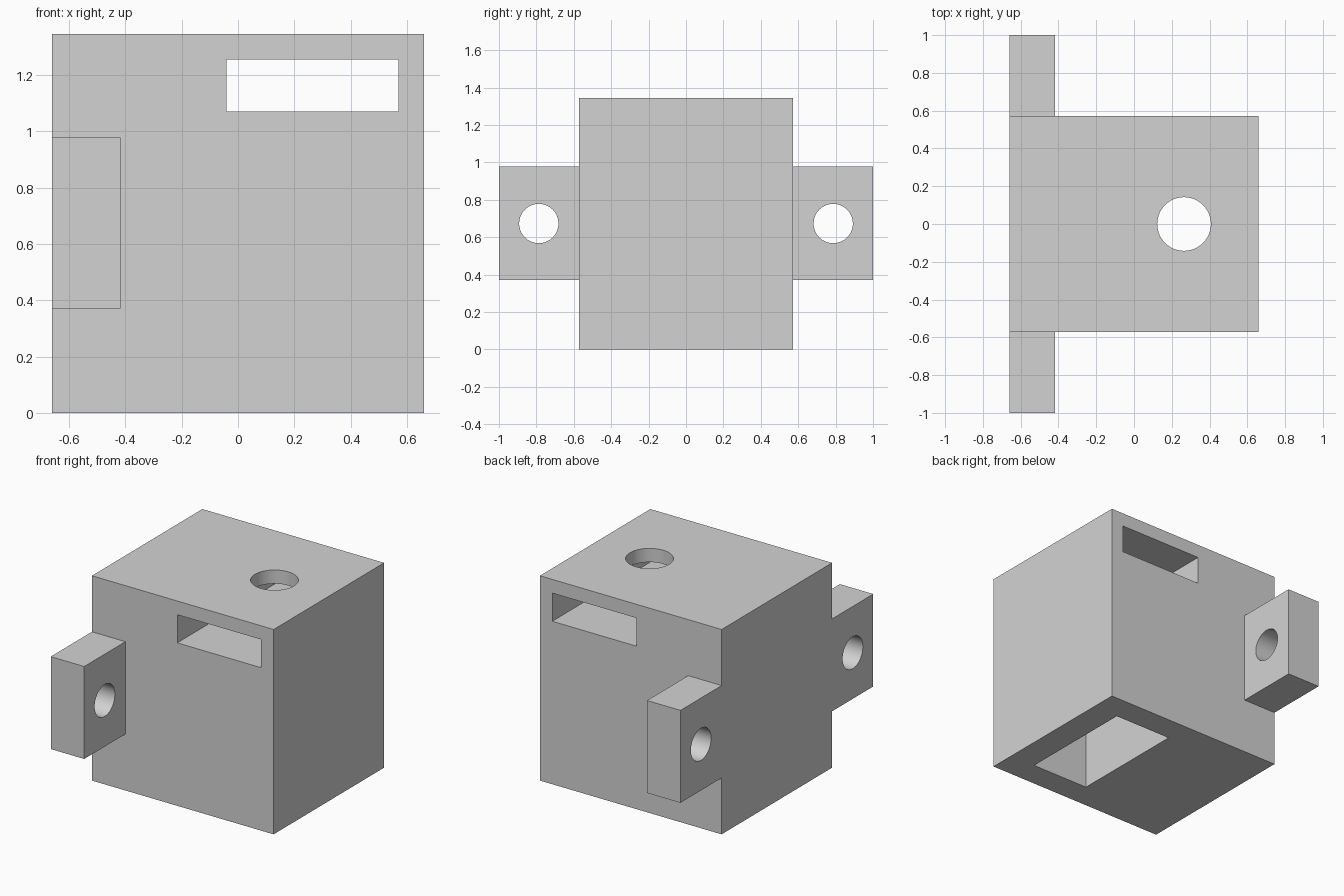
import bpy
import math

cube = bpy.data.objects.get("Cube")
if cube:
    bpy.data.objects.remove(cube, do_unlink=True)

grey = bpy.data.materials.new("plain grey")
grey.use_nodes = True
grey.diffuse_color = (0.65, 0.65, 0.65, 1)
grey.node_tree.nodes["Principled BSDF"].inputs["Base Color"].default_value = grey.diffuse_color


def box(name, x, y, z):
    """Box spanning the given (low, high) ranges."""
    spans = (x, y, z)
    bpy.ops.mesh.primitive_cube_add(size=1, location=[(a + b) / 2 for a, b in spans])
    ob = bpy.context.object
    ob.name = name
    ob.scale = [b - a for a, b in spans]
    bpy.ops.object.transform_apply(location=True, rotation=False, scale=True)
    ob.data.materials.append(grey)
    return ob


def rod(name, radius, length, centre, rotation=(0, 0, 0)):
    bpy.ops.mesh.primitive_cylinder_add(vertices=64, radius=radius, depth=length,
                                        location=centre, rotation=rotation)
    ob = bpy.context.object
    ob.name = name
    bpy.ops.object.transform_apply(location=True, rotation=True, scale=True)
    ob.data.materials.append(grey)
    return ob


def combine(target, tool, operation):
    """Apply a boolean and discard its tool."""
    tool.hide_render = True
    mod = target.modifiers.new(tool.name, "BOOLEAN")
    mod.operation = operation
    mod.solver = "EXACT"
    mod.object = tool
    bpy.context.view_layer.objects.active = target
    bpy.ops.object.modifier_apply(modifier=mod.name)
    bpy.data.objects.remove(tool, do_unlink=True)


hole_x = 0.265
side = 0.573

# Main block with a full-width mounting bar whose ends form the two ears
block = box("mounting_block", (-0.66, 0.66), (-side, side), (0, 1.345))
combine(block, box("ear_bar", (-0.66, -0.417), (-1, 1), (0.37, 0.977)), "UNION")

# Screw holes through the ears
for s in (-1, 1):
    hole = rod("ear_hole", 0.105, 0.6, (-0.54, s * 0.787, 0.673), (0, math.pi / 2, 0))
    combine(block, hole, "DIFFERENCE")

# Slot from front to back, pocket in the underside, and vertical bore
combine(block, box("slot", (-0.04, 0.57), (-0.8, 0.8), (1.07, 1.255)), "DIFFERENCE")
combine(block, box("pocket", (0.055, 0.475), (-0.4, 0.4), (-0.2, 0.8)), "DIFFERENCE")
combine(block, rod("bore", 0.142, 1.2, (hole_x, 0, 1)), "DIFFERENCE")

# Smooth bores with crisp edges
bpy.ops.object.select_all(action="DESELECT")
block.select_set(True)
bpy.context.view_layer.objects.active = block
bpy.ops.object.shade_smooth_by_angle(angle=math.radians(30))
